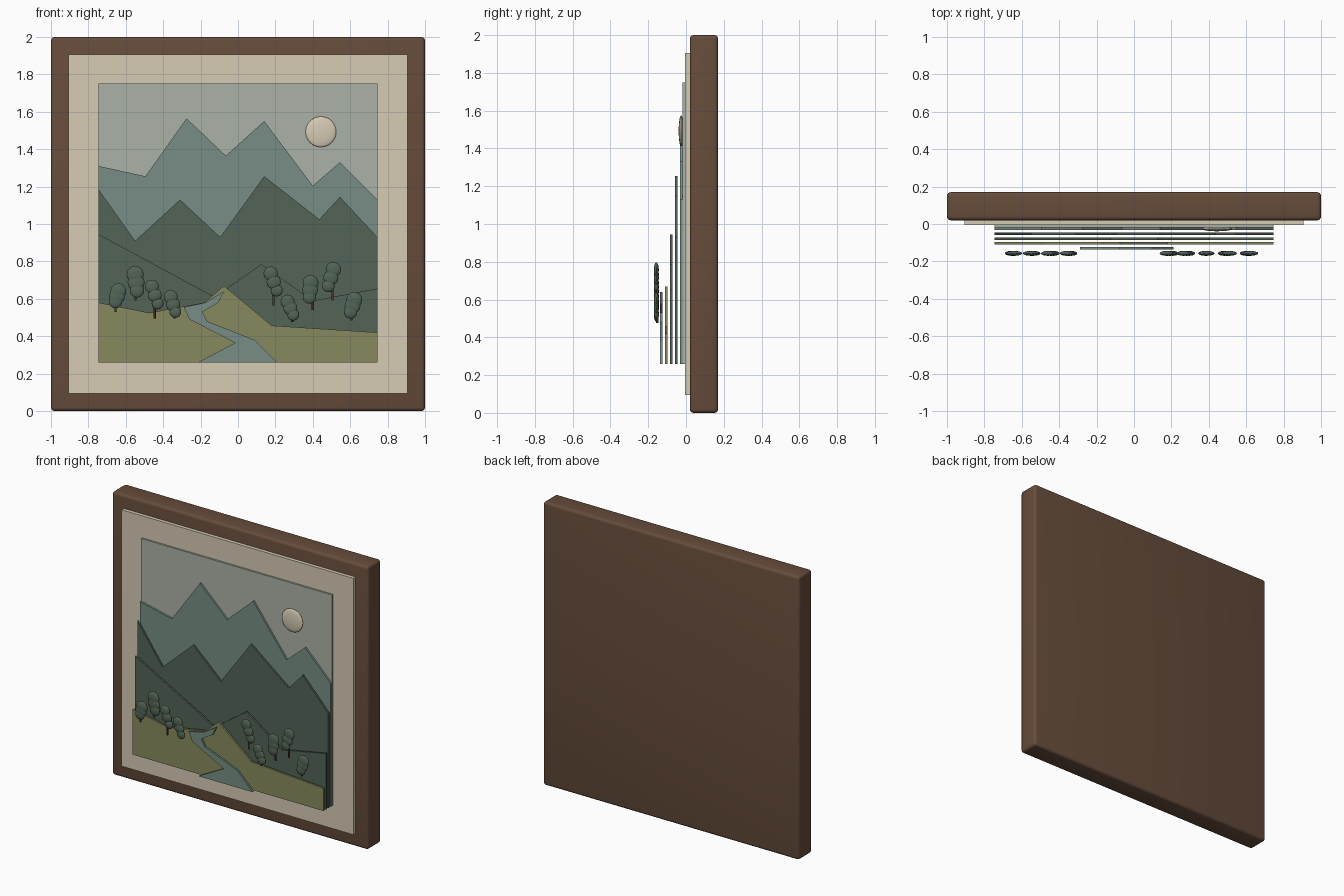
import bpy, bmesh, math
from mathutils import Matrix, Vector

if "Cube" in bpy.data.objects:
    bpy.data.objects.remove(bpy.data.objects["Cube"])


def material(name, hex_code):
    rgb = [int(hex_code[i:i + 2], 16) / 255 for i in (0, 2, 4)]
    col = [c / 12.92 if c < 0.04 else ((c + 0.055) / 1.055) ** 2.4 for c in rgb] + [1]
    m = bpy.data.materials.new(name)
    m.use_nodes = True
    m.diffuse_color = col
    m.node_tree.nodes["Principled BSDF"].inputs["Base Color"].default_value = col
    return m


wood = material("walnut wood", "664C3B")
cream = material("cream", "D6CCB5")
sky_grey = material("pale sky grey", "ABB2A7")
teal = material("misty teal", "778D85")
pine = material("pine green", "526456")
olive = material("olive green", "878A5E")
bark = material("dark bark", "56332B")


def finish(name, bm, mat, smooth=False):
    bmesh.ops.recalc_face_normals(bm, faces=bm.faces)
    me = bpy.data.meshes.new(name)
    bm.to_mesh(me)
    bm.free()
    me.materials.append(mat)
    ob = bpy.data.objects.new(name, me)
    bpy.context.collection.objects.link(ob)
    if smooth:
        bpy.ops.object.select_all(action="DESELECT")
        ob.select_set(True)
        bpy.context.view_layer.objects.active = ob
        bpy.ops.object.shade_smooth_by_angle(angle=math.radians(40))
    return ob


def slab(name, half, z0, z1, y0, y1, mat, bevel=0):
    bm = bmesh.new()
    size = Matrix.Diagonal((2 * half, y1 - y0, z1 - z0, 1))
    place = Matrix.Translation((0, (y0 + y1) / 2, (z0 + z1) / 2))
    bmesh.ops.create_cube(bm, size=1, matrix=place @ size)
    if bevel:
        bmesh.ops.bevel(bm, geom=bm.edges[:], offset=bevel, segments=4,
                        profile=0.5, affect="EDGES")
    return finish(name, bm, mat, smooth=bool(bevel))


def cutout(name, outline, y, mat, thick=0.013):
    """Flat sheet with an outline in x and z, centred on depth y."""
    bm = bmesh.new()
    face = bm.faces.new([bm.verts.new((x, y - thick / 2, z)) for x, z in outline])
    ext = bmesh.ops.extrude_face_region(bm, geom=[face])
    verts = [v for v in ext["geom"] if isinstance(v, bmesh.types.BMVert)]
    bmesh.ops.translate(bm, vec=(0, thick, 0), verts=verts)
    return finish(name, bm, mat)


def pebble(bm, x, y, z, r, depth):
    bmesh.ops.create_uvsphere(
        bm, u_segments=24, v_segments=12, radius=1,
        matrix=Matrix.Translation((x, y, z)) @ Matrix.Diagonal((r, depth, r, 1)))


HALF, BASE = 0.745, 0.26

# Frame, mat and sky
slab("frame", 1, 0, 2, 0.02, 0.17, wood, bevel=0.02)
slab("mat_board", 0.905, 0.095, 1.905, -0.005, 0.02, cream)
slab("sky", HALF, BASE, 1.75, -0.018, -0.005, sky_grey)

# Layered landscape sheets, back to front
layers = [
    ("far_mountains", teal, -0.025,
     [(-HALF, 1.31), (-.495, 1.255), (-.275, 1.565), (-.065, 1.365),
      (.14, 1.55), (.4, 1.205), (.545, 1.33), (HALF, 1.13)]),
    ("near_mountains", pine, -0.052,
     [(-HALF, 1.185), (-.55, .91), (-.31, 1.13), (-.095, .93),
      (.14, 1.255), (.435, 1.025), (.545, 1.145), (HALF, .93)]),
    ("hills", pine, -0.078,
     [(-HALF, .945), (-.125, .61), (.125, .785), (.4, .59), (HALF, .655)]),
    ("meadow", olive, -0.104,
     [(-HALF, .58), (-.475, .525), (-.18, .58), (-.075, .67),
      (.18, .457), (HALF, .42)]),
]
for name, mat, y, ridge in layers:
    cutout(name, ridge + [(HALF, BASE), (-HALF, BASE)], y, mat)

# River
cutout("river", [(-.075, .64), (-.175, .58), (-.29, .555), (-.26, .49), (-.015, .365),
                 (-.215, BASE), (.21, BASE), (.09, .38), (-.165, .48),
                 (-.19, .53), (-.105, .58)], -0.13, teal)

# Sun
bm = bmesh.new()
pebble(bm, .443, -.026, 1.493, .082, .013)
finish("sun", bm, cream, smooth=True)

# Trees: top x, top z, bottom x, bottom z of the crown, radius, trunk x, trunk foot
trees = [
    (-.64, .64, -.655, .585, .042, -.655, .53),
    (-.55, .73, -.54, .645, .045, -.548, .59),
    (-.46, .665, -.43, .575, .037, -.445, .495),
    (-.36, .61, -.335, .53, .037, -.34, .495),
    (.175, .735, .207, .645, .038, .19, .565),
    (.265, .585, .295, .515, .037, .29, .475),
    (.388, .685, .382, .61, .042, .4, .54),
    (.51, .757, .483, .67, .04, .505, .59),
    (.622, .595, .602, .53, .042, .607, .485),
]
TREE_Y = -0.157
for i, (tx, tz, bx, bz, r, kx, kz) in enumerate(trees, 1):
    bm = bmesh.new()
    top, low = Vector((tx, tz)), Vector((bx, bz))
    for t, s in ((0, 1), (0.5, 1), (1, 0.85)):
        p = top.lerp(low, t)
        pebble(bm, p.x, TREE_Y, p.y, r * s, .013)
    finish(f"tree_crown_{i}", bm, pine, smooth=True)
    bm = bmesh.new()
    length = tz - kz
    bmesh.ops.create_cone(bm, cap_ends=True, segments=12, radius1=.006, radius2=.006,
                          depth=length,
                          matrix=Matrix.Translation((kx, TREE_Y + .005, kz + length / 2)))
    finish(f"tree_trunk_{i}", bm, bark, smooth=True)
